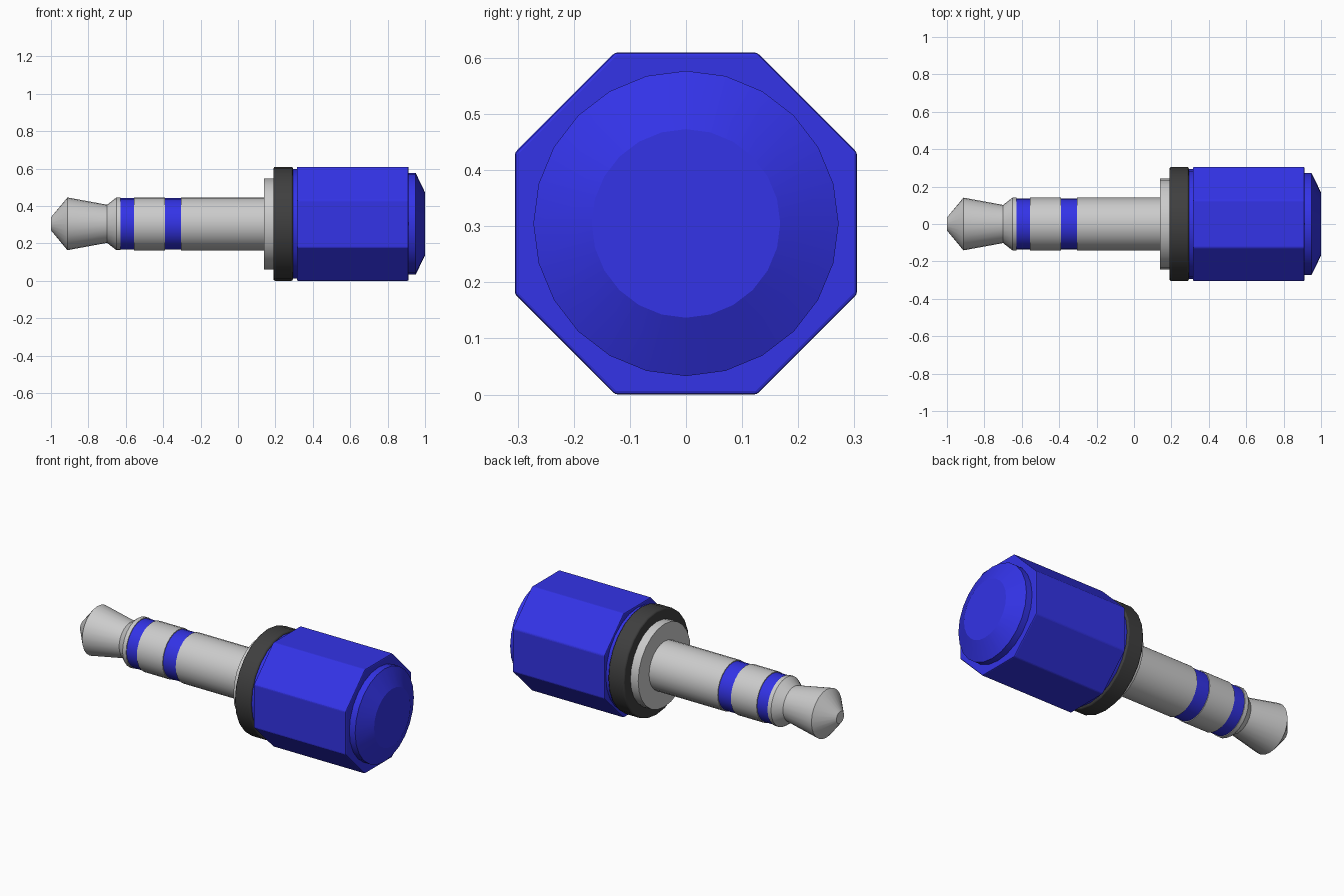
import bpy, bmesh
from math import sin, cos, pi, radians

if "Cube" in bpy.data.objects:
    bpy.data.objects.remove(bpy.data.objects["Cube"])

AXIS_Z = 0.305


def material(name, rgb):
    m = bpy.data.materials.new(name)
    m.diffuse_color = (*rgb, 1)
    m.use_nodes = True
    m.node_tree.nodes["Principled BSDF"].inputs["Base Color"].default_value = m.diffuse_color
    return m


BLUE = material("blue_plastic", (0.033, 0.033, 0.8))
BLACK = material("black_rubber", (0.05, 0.05, 0.05))


def lathe(name, profile, sides=24, turn=0.0, mat=None, bevel=0.0, smooth=True):
    """Revolve (x, radius) points around the plug axis and cap both ends."""
    bm = bmesh.new()
    rings = []
    for x, r in profile:
        angles = [turn + 2 * pi * i / sides for i in range(sides)]
        rings.append([bm.verts.new((x, r * sin(a), AXIS_Z + r * cos(a))) for a in angles])
    for a, b in zip(rings, rings[1:]):
        for i in range(sides):
            j = (i + 1) % sides
            bm.faces.new((a[i], a[j], b[j], b[i]))
    bm.faces.new(rings[0])
    bm.faces.new(rings[-1])
    bmesh.ops.recalc_face_normals(bm, faces=bm.faces[:])
    mesh = bpy.data.meshes.new(name)
    bm.to_mesh(mesh)
    bm.free()
    ob = bpy.data.objects.new(name, mesh)
    bpy.context.collection.objects.link(ob)
    if mat:
        mesh.materials.append(mat)
    if bevel:
        mod = ob.modifiers.new("edge_bevel", 'BEVEL')
        mod.width = bevel
        mod.segments = 2
        mod.limit_method = 'ANGLE'
        mod.angle_limit = radians(30)
    if smooth:
        bpy.ops.object.select_all(action='DESELECT')
        ob.select_set(True)
        bpy.context.view_layer.objects.active = ob
        bpy.ops.object.shade_smooth_by_angle(angle=radians(20))
    return ob


# Metal contacts: tip with waist and collar, middle ring, long sleeve
lathe("contact_tip", [(-1.0, 0.035), (-0.912, 0.141), (-0.70, 0.102),
                      (-0.65, 0.141), (-0.627, 0.141)])
lathe("contact_ring", [(-0.557, 0.142), (-0.39, 0.142)])
lathe("contact_sleeve", [(-0.305, 0.142), (0.15, 0.142)])

# Blue insulating bands, slightly recessed
for i, (x0, x1) in enumerate([(-0.63, -0.555), (-0.392, -0.303)]):
    lathe(f"insulator_band_{i + 1}", [(x0, 0.137), (x1, 0.137)], mat=BLUE)

# Shoulder washer and rubber ring
lathe("washer", [(0.14, 0.243), (0.20, 0.243)])
lathe("rubber_ring", [(0.19, 0.305), (0.293, 0.305)], mat=BLACK, bevel=0.008)

# Octagonal grip with a round neck in front and a domed cap behind
lathe("grip_neck", [(0.285, 0.293), (0.32, 0.293)], mat=BLUE)
lathe("grip_body", [(0.315, 0.305 / cos(pi / 8)), (0.912, 0.305 / cos(pi / 8))],
      sides=8, turn=pi / 8, mat=BLUE, bevel=0.006, smooth=False)
lathe("end_cap", [(0.90, 0.272), (0.95, 0.272), (1.0, 0.168)], mat=BLUE)
